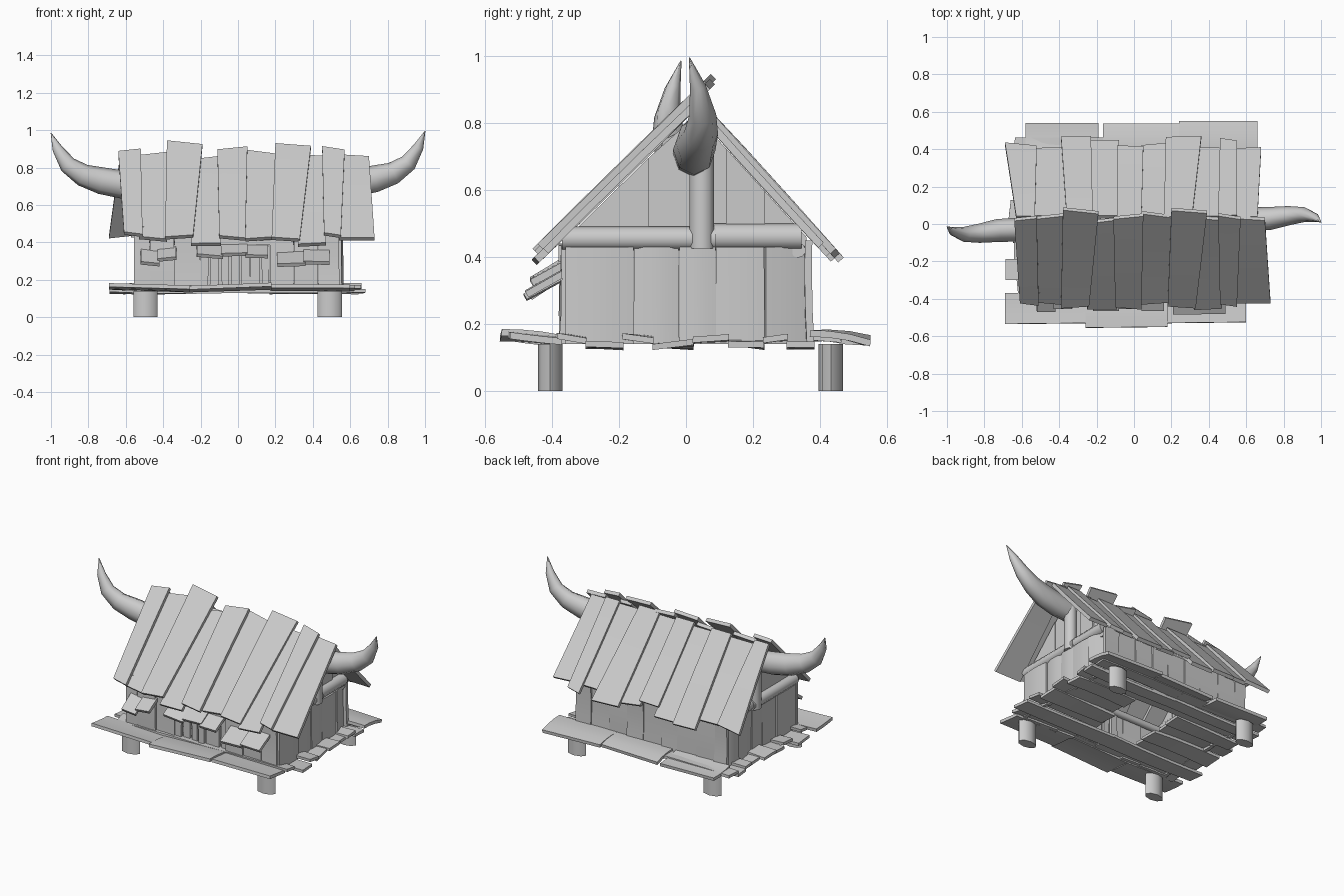
import bpy, bmesh, math, random
from mathutils import Vector as V

random.seed(4)
cube = bpy.data.objects.get("Cube")
if cube:
    bpy.data.objects.remove(cube)

grey = bpy.data.materials.new("weathered_grey")
grey.use_nodes = True
COLOUR = (0.6, 0.6, 0.6, 1)
grey.diffuse_color = COLOUR
grey.node_tree.nodes["Principled BSDF"].inputs["Base Color"].default_value = COLOUR


def jit(a):
    return random.uniform(-a, a)


def loft(bm, rings):
    """Skin closed rings of points and cap both ends."""
    rows = [[bm.verts.new(p) for p in r] for r in rings]
    n = len(rows[0])
    for a, b in zip(rows, rows[1:]):
        for i in range(n):
            j = (i + 1) % n
            bm.faces.new((a[i], a[j], b[j], b[i]))
    bm.faces.new(rows[0][::-1])
    bm.faces.new(rows[-1])


def slab(bm, tl, tr, br, bl, t=0.02, sag=0.0):
    """Board through four corners, bowed by sag in its middle."""
    tl, tr, br, bl = map(V, (tl, tr, br, bl))
    n = (tr - tl).cross(bl - tl).normalized()
    rings = []
    for u in (0, 0.35, 0.7, 1):
        off = n * sag * math.sin(math.pi * u)
        a, b = tl.lerp(bl, u) + off, tr.lerp(br, u) + off
        h = n * t / 2
        rings.append([a + h, b + h, b - h, a - h])
    loft(bm, rings)


def tube(bm, path, radii, sides=10, squash=1.0):
    """Round bar along a path; squash narrows it along y."""
    path = [V(p) for p in path]
    rings = []
    for i, p in enumerate(path):
        d = (path[min(i + 1, len(path) - 1)] - path[max(i - 1, 0)]).normalized()
        u = d.cross(V((0, 1, 0)) if abs(d.y) < 0.9 else V((1, 0, 0))).normalized()
        w = d.cross(u)
        rings.append([p + radii[i] * (u * math.cos(k * math.tau / sides)
                                      + w * squash * math.sin(k * math.tau / sides))
                      for k in range(sides)])
    loft(bm, rings)


def finish(bm, name):
    bmesh.ops.recalc_face_normals(bm, faces=bm.faces)
    me = bpy.data.meshes.new(name)
    bm.to_mesh(me)
    bm.free()
    me.materials.append(grey)
    ob = bpy.data.objects.new(name, me)
    bpy.context.collection.objects.link(ob)
    bpy.ops.object.select_all(action='DESELECT')
    ob.select_set(True)
    bpy.context.view_layer.objects.active = ob
    bpy.ops.object.shade_smooth_by_angle(angle=math.radians(65))


def front_y(z):
    return (z - 0.87) / 0.98


def back_z(y):
    return 0.91 - 1.1 * y


# Front roof: top left x, top right x, top z, bottom left x, bottom right x, bottom z
FRONT = [(-.64, -.52, .9, -.61, -.51, .455), (-.53, -.38, .91, -.53, -.38, .46),
         (-.38, -.19, .94, -.39, -.24, .44), (-.21, -.1, .89, -.25, -.09, .43),
         (-.11, .05, .91, -.1, .04, .435), (.04, .2, .92, .04, .19, .46),
         (.2, .39, .94, .18, .33, .44), (.37, .46, .9, .32, .47, .43),
         (.45, .57, .91, .46, .55, .45), (.56, .7, .9, .54, .73, .46)]
bm = bmesh.new()
for i, (a, b, zt, c, d, zb) in enumerate(FRONT):
    lift = -0.03 * (i % 2 == 1) - 0.012 * (i == 6)
    e, f = jit(.012), jit(.008)
    pt = lambda x, z: (x, front_y(z), z + lift - 0.012)
    slab(bm, pt(a, zt + e), pt(b, zt - e), pt(d, zb + f), pt(c, zb - f), 0.022, jit(.004))
finish(bm, "front_roof_boards")

# Back roof: left and right x at the ridge, left and right x at the eave, eave y
BACK = [(-.63, -.53, -.69, -.52, .42), (-.54, -.36, -.53, -.38, .40),
        (-.36, -.22, -.39, -.23, .46), (-.24, -.08, -.24, -.08, .44),
        (-.09, .04, -.09, .05, .41), (.03, .18, .04, .18, .42),
        (.16, .31, .17, .36, .46), (.3, .46, .34, .47, .40),
        (.45, .55, .46, .55, .445), (.54, .66, .54, .68, .40)]
bm = bmesh.new()
for i, (a, b, c, d, y) in enumerate(BACK):
    lift = -0.022 * (i % 2 == 1)
    e, f = 0.035 + jit(.004), jit(.01)
    pt = lambda x, yy: (x, yy, back_z(yy) + lift - 0.01)
    slab(bm, pt(a, e), pt(b, e), pt(d, y + f), pt(c, y - f), 0.022, jit(.004))
finish(bm, "back_roof_boards")

# Long walls, with a slatted doorway in the middle of the front
EDGES = [-.555, -.47, -.34, -.2, -.08, .05, .17, .3, .43, .54]
for side, name, top in ((-1, "front_wall", .44), (1, "back_wall", .45)):
    bm = bmesh.new()
    for a, b in zip(EDGES, EDGES[1:]):
        if side < 0 and -.21 < a < .1:
            continue
        y = side * (.36 + jit(.006))
        slab(bm, (a, y, top), (b - .004, y, top), (b + jit(.006), y + side * .006, .14),
             (a, y, .14), .022, jit(.006))
    tube(bm, [(-.54, side * .335, .42), (.53, side * .335, .42)], [.022] * 2)
    finish(bm, name)
bm = bmesh.new()
for i in range(7):
    x = -.2 + i * .054
    y = -.345 + jit(.01)
    slab(bm, (x, y, .44), (x + .045, y, .44), (x + .045 + jit(.006), y, .15),
         (x + jit(.006), y, .15), .018)
slab(bm, (-.21, -.37, .44), (.18, -.37, .435), (.18, -.37, .385), (-.21, -.37, .39), .02)
finish(bm, "door_slats")

# End walls bowed across their width, gables and their round timbers
WALL_Y = [-.36, -.155, -.02, .09, .235, .365]
GABLE_Y = [-.36, -.24, -.11, .03, .12, .235, .36]
for side, name in ((-1, "left_end"), (1, "right_end")):
    bm = bmesh.new()
    for a, b in zip(WALL_Y, WALL_Y[1:]):
        x = side * (.535 + jit(.008))
        far = x - side * .04 * (b > .3)
        slab(bm, (x, a, .43), (x + jit(.004), a, .14), (far, b, .14),
             (far, b - .002, .43), .022, side * random.uniform(.002, .012))
    for a, b in zip(GABLE_Y, GABLE_Y[1:]):
        x = side * (.505 + jit(.008))
        za, zb = (min(.86 + .98 * y, back_z(y)) - .055 for y in (a, b))
        slab(bm, (x, a, za), (x, b, zb), (x, b, .42), (x, a, .42), .02)
    x = side * .525
    tube(bm, [(x, -.37, .455), (x, .09, .455)], [.036] * 2)
    tube(bm, [(x - side * .01, .08, .46), (x - side * .01, .345, .46)], [.04] * 2)
    tube(bm, [(x + side * .01, .047, .425), (x + side * .01, .047, .79)], [.038] * 2)
    finish(bm, name + "_wall")

# Horns: path in x, y, z with radii, turned half round for the other end
HORN = [(.5, .02, .71), (.62, .025, .72), (.73, .03, .74), (.83, .045, .77),
        (.91, .05, .825), (.965, .035, .91), (1, .01, .995)]
for side, name in ((1, "right_horn"), (-1, "left_horn")):
    bm = bmesh.new()
    tube(bm, [(side * x, side * y - .005 * (side < 0), z - .01 * (side < 0))
              for x, y, z in HORN],
         [.07, .075, .072, .06, .047, .028, .002], 8, .85)
    finish(bm, name)

# Deck: wide edge boards in three lengths, then overlapping rows between them
bm = bmesh.new()
for a, b, y in ((-.69, -.26, -.53), (-.26, .18, -.55), (.18, .6, -.525)):
    e = jit(.008)
    slab(bm, (a, -.37, .15 + e), (b, -.37, .15 - e), (b, y, .168 - e), (a, y - .005, .165 + e),
         .02, jit(.008))
for a, b, y in ((-.58, -.19, .54), (-.165, .24, .535), (.24, .66, .55)):
    e = jit(.008)
    slab(bm, (a, y, .15 + e), (b, y, .15 - e), (b, .37, .172), (a, .37, .172), .02, jit(.008))
DECK_Y = [-.385, -.3, -.19, -.1, .02, .125, .23, .3, .38, .46]
DECK_END = [.62, .68, .65, .64, .66, .62, .65, .64, .63]
for i, (a, b) in enumerate(zip(DECK_Y, DECK_Y[1:])):
    gap = .16 if 2 <= i <= 5 else 0
    z = .148 + .009 * (-1) ** i
    for side in (-1, 1):
        end, tilt = side * (DECK_END[i] + jit(.01)), jit(.01)
        inner = side * (gap + jit(.03) * (gap > 0))
        slab(bm, (inner, a, z), (inner, b + .003, z + tilt), (end, b + .003, z - tilt),
             (end + jit(.015), a, z + tilt), .018, jit(.008))
finish(bm, "deck_boards")

# Window and door awnings
AWNINGS = [(-.52, -.42, -.465, .285, .355), (-.43, -.33, -.45, .31, .365),
           (-.22, -.08, -.46, .325, .385), (-.09, .05, -.45, .335, .39),
           (.04, .16, -.46, .325, .38), (.21, .36, -.48, .28, .345),
           (.35, .49, -.475, .29, .355)]
bm = bmesh.new()
for a, b, y, zf, zw in AWNINGS:
    e = jit(.008)
    slab(bm, (a, -.36, zw + e), (b, -.36, zw - e), (b, y, zf - e), (a, y, zf + e), .02)
finish(bm, "awnings")

# Stilts
for x, y, name in ((-.495, -.405, "front_left"), (.49, -.405, "front_right"),
                   (-.495, .432, "back_left"), (.49, .432, "back_right")):
    bm = bmesh.new()
    tube(bm, [(x, y, 0), (x, y, .14)], [.065] * 2, 8, .56)
    finish(bm, name + "_stilt")
